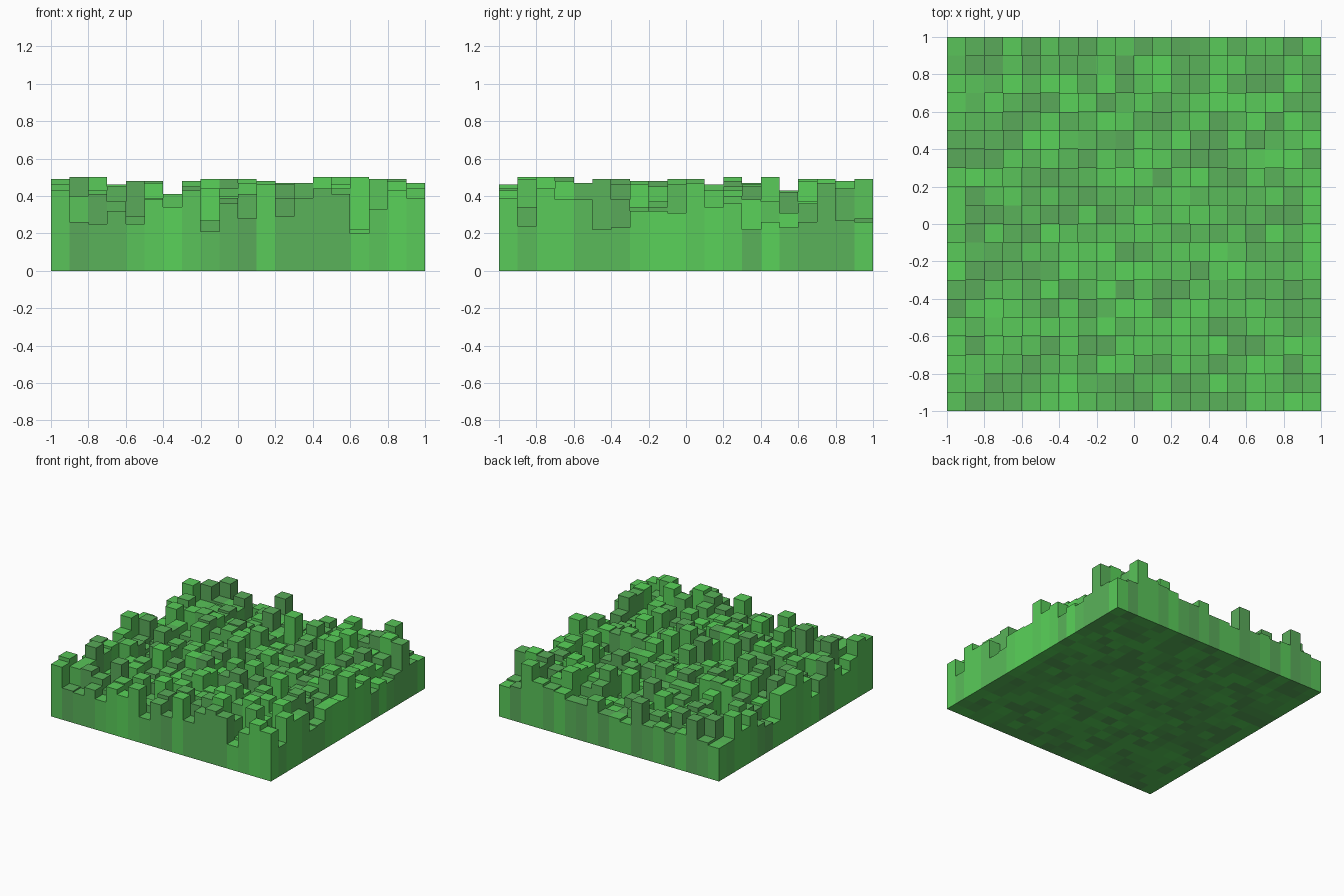
import bpy, bmesh, random
from mathutils import Matrix

if "Cube" in bpy.data.objects:
    bpy.data.objects.remove(bpy.data.objects["Cube"])

random.seed(11)
N, CELL = 20, 0.1

# Column heights along the visible sides
front = [.43, .26, .25, .32, .25, .38, .34, .43, .21, .36,
         .28, .46, .29, .39, .44, .41, .20, .33, .43, .39]
right = [.39, .24, .44, .38, .38, .22, .23, .32, .32, .31,
         .47, .34, .36, .22, .26, .23, .26, .47, .27, .26]
back = [.27, .29, .44, .30, .28, .30, .28, .45, .25, .27,
        .27, .36, .30, .30, .34, .35, .37, .49, .28, .26]


def height(i, j):
    if j == 0:
        return front[i]
    if i == N - 1:
        return right[j]
    if j == N - 1:
        return back[i]
    return round(random.uniform(0.20, 0.50), 2)


# Shades of grass green
mesh = bpy.data.meshes.new("grass_columns")
shades = [0.40, 0.45, 0.50, 0.55, 0.60, 0.65]
for k, green in enumerate(shades):
    mat = bpy.data.materials.new(f"grass_green_{k + 1}")
    mat.diffuse_color = (0.1, green, 0.1, 1)
    mat.use_nodes = True
    mat.node_tree.nodes["Principled BSDF"].inputs["Base Color"].default_value = mat.diffuse_color
    mesh.materials.append(mat)

# Field of square columns with varied heights
bm = bmesh.new()
for i in range(N):
    for j in range(N):
        h = height(i, j)
        x, y = (i + 0.5) * CELL - 1, (j + 0.5) * CELL - 1
        place = Matrix.Translation((x, y, h / 2)) @ Matrix.Diagonal((CELL, CELL, h, 1))
        verts = bmesh.ops.create_cube(bm, size=1, matrix=place)["verts"]
        shade = random.randrange(len(shades))
        for f in {f for v in verts for f in v.link_faces}:
            f.material_index = shade
bm.to_mesh(mesh)
bm.free()
bpy.context.collection.objects.link(bpy.data.objects.new("grass_columns", mesh))
